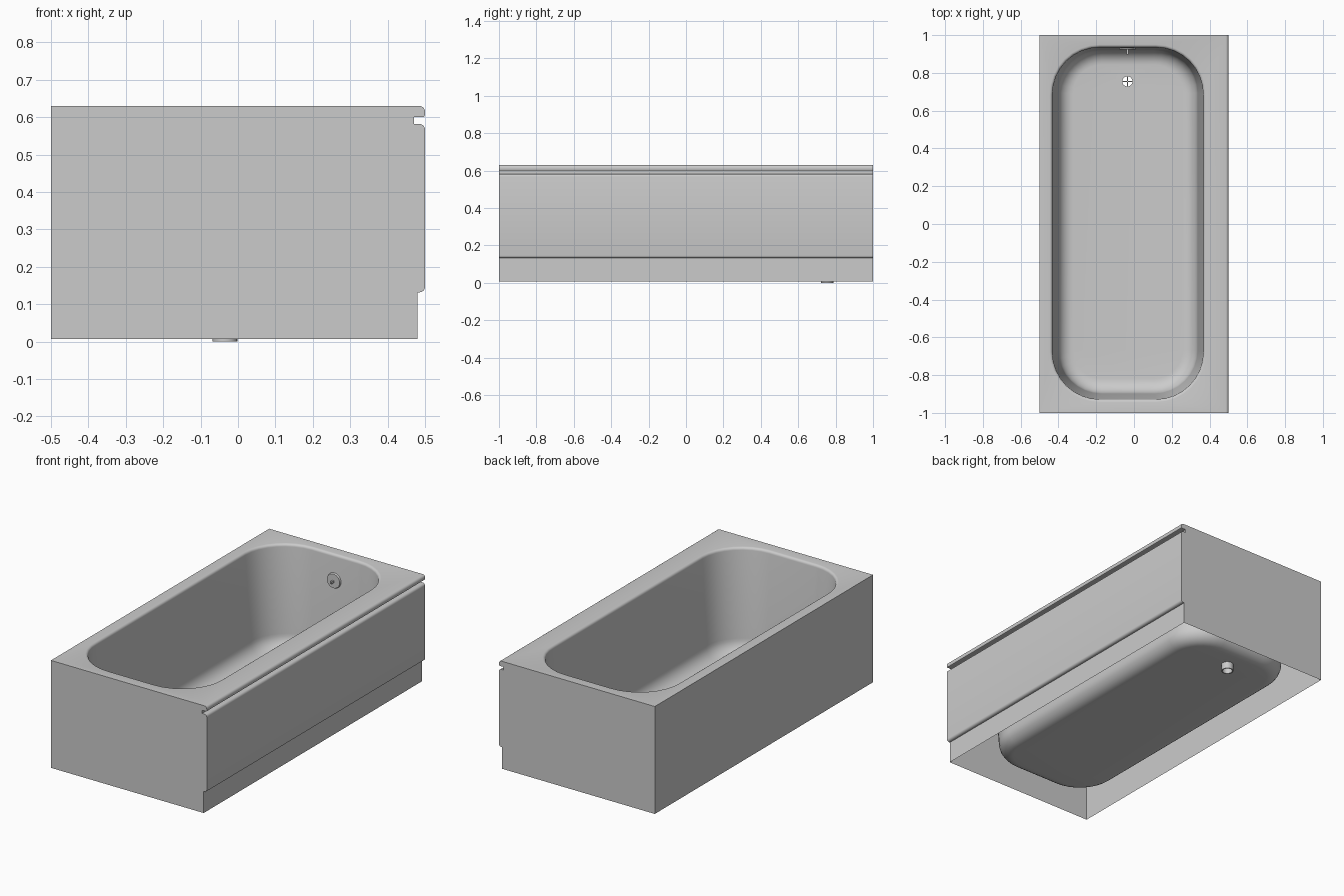
import bpy, bmesh, math
from mathutils import Matrix

if "Cube" in bpy.data.objects:
    bpy.data.objects.remove(bpy.data.objects["Cube"])

enamel = bpy.data.materials.new("enamel_grey")
enamel.diffuse_color = (0.6, 0.6, 0.6, 1)
enamel.use_nodes = True
enamel.node_tree.nodes["Principled BSDF"].inputs["Base Color"].default_value = enamel.diffuse_color


def finish(bm, name):
    me = bpy.data.meshes.new(name)
    bm.to_mesh(me)
    bm.free()
    ob = bpy.data.objects.new(name, me)
    bpy.context.collection.objects.link(ob)
    me.materials.append(enamel)
    bpy.ops.object.select_all(action='DESELECT')
    ob.select_set(True)
    bpy.context.view_layer.objects.active = ob
    bpy.ops.object.shade_smooth_by_angle(angle=math.radians(35))
    return ob


def arc(cx, cz, r, a0, a1, n=4):
    return [(cx + r * math.cos(math.radians(a0 + (a1 - a0) * i / n)),
             cz + r * math.sin(math.radians(a0 + (a1 - a0) * i / n))) for i in range(n + 1)]


def loop_edges(bm, vs):
    out = []
    for a, b in zip(vs, vs[1:] + vs[:1]):
        out.append(bm.edges.get((a, b)) or bm.edges.new((a, b)))
    return out


def rounded_loop(bm, x0, x1, y0, y1, r, z, n=8):
    pts = (arc(x1 - r, y1 - r, r, 0, 90, n) + arc(x0 + r, y1 - r, r, 90, 180, n)
           + arc(x0 + r, y0 + r, r, 180, 270, n) + arc(x1 - r, y0 + r, r, 270, 360, n))
    return [bm.verts.new((x, y, z)) for x, y in pts]


TOP, BASE, FLOOR = 0.63, 0.007, 0.04
DRAIN = (-0.035, 0.755)

# Outer shell: side profile with lip, shadow groove and toe recess, open underneath
bm = bmesh.new()
profile = ([(-0.5, BASE), (-0.5, TOP)] + arc(0.485, 0.615, 0.015, 90, 0)
           + arc(0.494, 0.606, 0.006, 0, -90, 2) + [(0.47, 0.6), (0.47, 0.582)]
           + arc(0.485, 0.567, 0.015, 90, 0) + arc(0.486, 0.146, 0.014, 0, -90)
           + [(0.48, 0.132), (0.48, BASE)])
front = [bm.verts.new((x, -1, z)) for x, z in profile]
back = [bm.verts.new((x, 1, z)) for x, z in profile]
bm.faces.new(front)
bm.faces.new(back[::-1])
for i in range(len(profile) - 1):
    if i != 1:
        bm.faces.new((front[i], front[i + 1], back[i + 1], back[i]))

# Basin: rounded rim, slightly tapered walls, curved bottom
steps = []   # (inset, taper share, height)
for i in range(5):
    a = math.pi / 2 * i / 4
    steps.append((0.015 * math.sin(a), 0, TOP - 0.015 * (1 - math.cos(a))))
for i in range(9):
    a = math.pi / 2 * i / 8
    steps.append((0.015 + 0.08 * (1 - math.cos(a)), 1, FLOOR + 0.08 * (1 - math.sin(a))))
rings = [rounded_loop(bm, -0.447 + d + 0.03 * t, 0.382 - d - 0.03 * t,
                      -0.943 + d + 0.03 * t, 0.95 - d - 0.012 * t,
                      0.265 - d - 0.02 * t, z) for d, t, z in steps]
for lo, hi in zip(rings, rings[1:]):
    n = len(lo)
    for i in range(n):
        j = (i + 1) % n
        bm.faces.new((lo[i], lo[j], hi[j], hi[i]))

# Flat top deck around the basin
deck = loop_edges(bm, [front[1], front[2], back[2], back[1]]) + loop_edges(bm, rings[0])
bmesh.ops.triangle_fill(bm, edges=deck, use_beauty=True)

# Basin floor with drain opening
hole = [bm.verts.new((DRAIN[0] + x, DRAIN[1] + y, FLOOR))
        for x, y in arc(0, 0, 0.031, 0, 360, 24)[:-1]]
bmesh.ops.triangle_fill(bm, edges=loop_edges(bm, rings[-1]) + loop_edges(bm, hole),
                        use_beauty=True)
bmesh.ops.recalc_face_normals(bm, faces=bm.faces[:])
deck_face = next(f for f in bm.faces if all(abs(v.co.z - TOP) < 1e-5 for v in f.verts))
if deck_face.normal.z < 0:
    bmesh.ops.reverse_faces(bm, faces=bm.faces[:])
finish(bm, "tub")

# Drain ring
bm = bmesh.new()
section = [(0.033, 0), (0.033, 0.043), (0.027, 0.043), (0.027, 0)]
N = 24
cols = [[bm.verts.new((DRAIN[0] + r * math.cos(math.tau * i / N),
                       DRAIN[1] + r * math.sin(math.tau * i / N), z)) for r, z in section]
        for i in range(N)]
for i in range(N):
    a, b = cols[i], cols[(i + 1) % N]
    for k in range(4):
        m = (k + 1) % 4
        bm.faces.new((a[k], b[k], b[m], a[m]))
bmesh.ops.recalc_face_normals(bm, faces=bm.faces[:])
finish(bm, "drain_ring")


def box(name, center, size):
    bm = bmesh.new()
    bmesh.ops.create_cube(bm, size=1, matrix=Matrix.Translation(center)
                          @ Matrix.Diagonal((*size, 1)))
    finish(bm, name)


# Drain cross bars
box("drain_bar_x", (*DRAIN, 0.035), (0.056, 0.006, 0.012))
box("drain_bar_y", (*DRAIN, 0.035), (0.006, 0.056, 0.012))

# Overflow plate and its lever on the back wall
bm = bmesh.new()
bmesh.ops.create_cone(bm, cap_ends=True, segments=24, radius1=0.045, radius2=0.041, depth=0.012,
                      matrix=Matrix.Translation((DRAIN[0], 0.929, 0.48))
                      @ Matrix.Rotation(math.pi / 2, 4, 'X'))
finish(bm, "overflow_plate")
box("overflow_lever", (DRAIN[0], 0.912, 0.478), (0.01, 0.028, 0.012))
